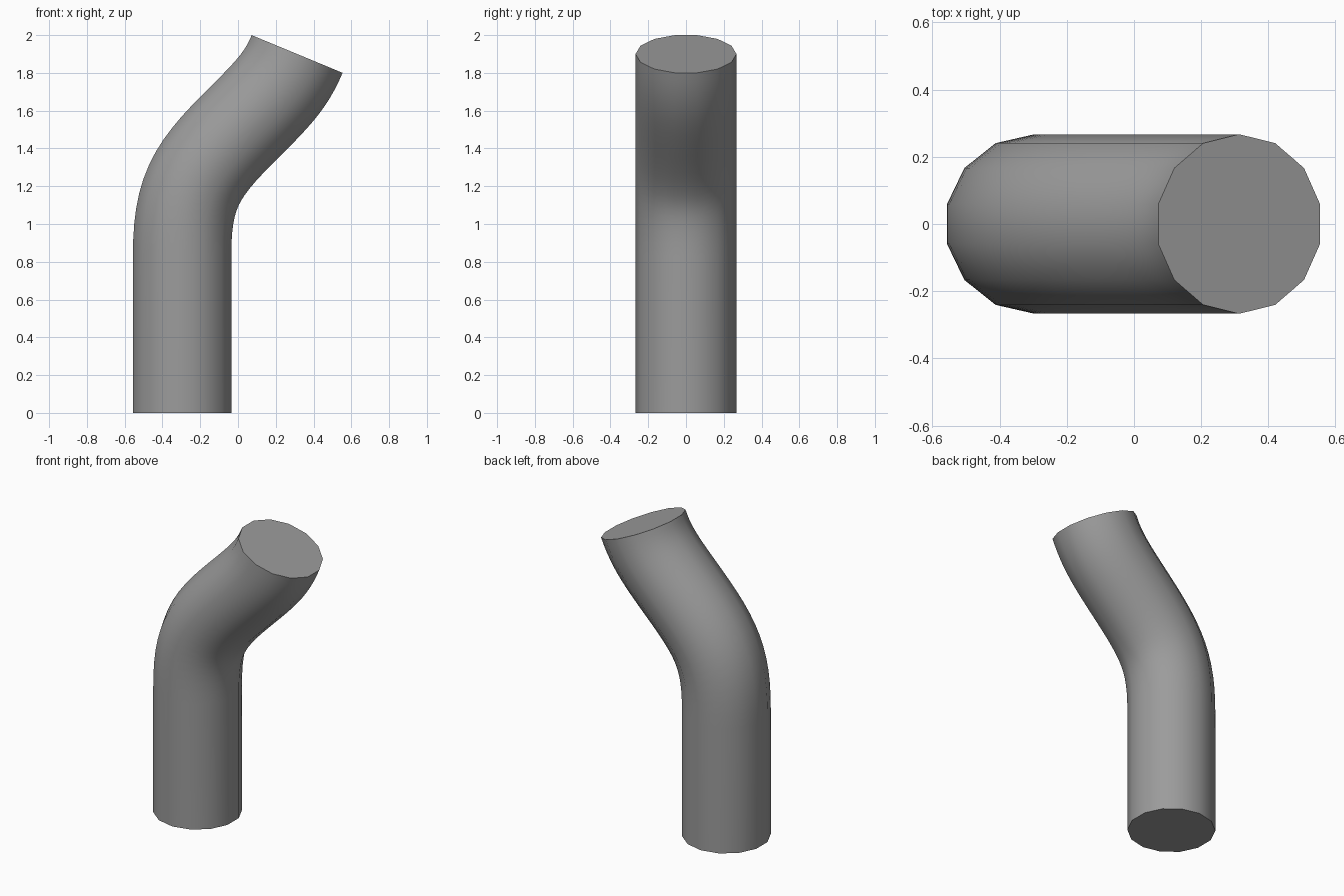
import bpy, bmesh, math
from mathutils import Vector
from mathutils.geometry import interpolate_bezier

if "Cube" in bpy.data.objects:
    bpy.data.objects.remove(bpy.data.objects["Cube"])

SIDES, RADIUS, STEPS = 14, 0.267, 13


def v(x, z):
    return Vector((x, 0, z))


# Centre line: straight riser, 45 degree bend, partial bend back
bend = interpolate_bezier(v(-0.296, 0.83), v(-0.296, 1.16), v(-0.23, 1.275), v(0, 1.505), STEPS)
tip = interpolate_bezier(v(0, 1.505), v(0.17, 1.675), v(0.251, 1.75), v(0.313, 1.90), STEPS)
path = [v(-0.296, 0)] + bend + tip[1:]

# Sweep a 14-sided ring along the centre line
bm = bmesh.new()
rings = []
for i, p in enumerate(path):
    if i < 2:
        t = v(0, 1)
    elif i == len(path) - 1:
        t = v(0.383, 0.924)
    else:
        t = (path[i + 1] - path[i - 1]).normalized()
    across = Vector((t.z, 0, -t.x))
    ring = []
    for k in range(SIDES):
        a = math.pi / 2 + 2 * math.pi * k / SIDES
        ring.append(bm.verts.new(p + RADIUS * (across * math.cos(a) + Vector((0, math.sin(a), 0)))))
    rings.append(ring)
for r0, r1 in zip(rings, rings[1:]):
    for k in range(SIDES):
        n = (k + 1) % SIDES
        bm.faces.new((r0[k], r0[n], r1[n], r1[k]))

# End caps
bm.faces.new(rings[0][::-1])
bm.faces.new(rings[-1])
bmesh.ops.recalc_face_normals(bm, faces=bm.faces)

mesh = bpy.data.meshes.new("bent_pipe")
bm.to_mesh(mesh)
bm.free()
pipe = bpy.data.objects.new("bent_pipe", mesh)
bpy.context.collection.objects.link(pipe)

# Dark grey finish
mat = bpy.data.materials.new("dark_grey")
mat.diffuse_color = (0.33, 0.33, 0.33, 1)
mat.use_nodes = True
mat.node_tree.nodes["Principled BSDF"].inputs["Base Color"].default_value = mat.diffuse_color
mesh.materials.append(mat)

bpy.context.view_layer.objects.active = pipe
pipe.select_set(True)
bpy.ops.object.shade_smooth_by_angle(angle=math.radians(40))
